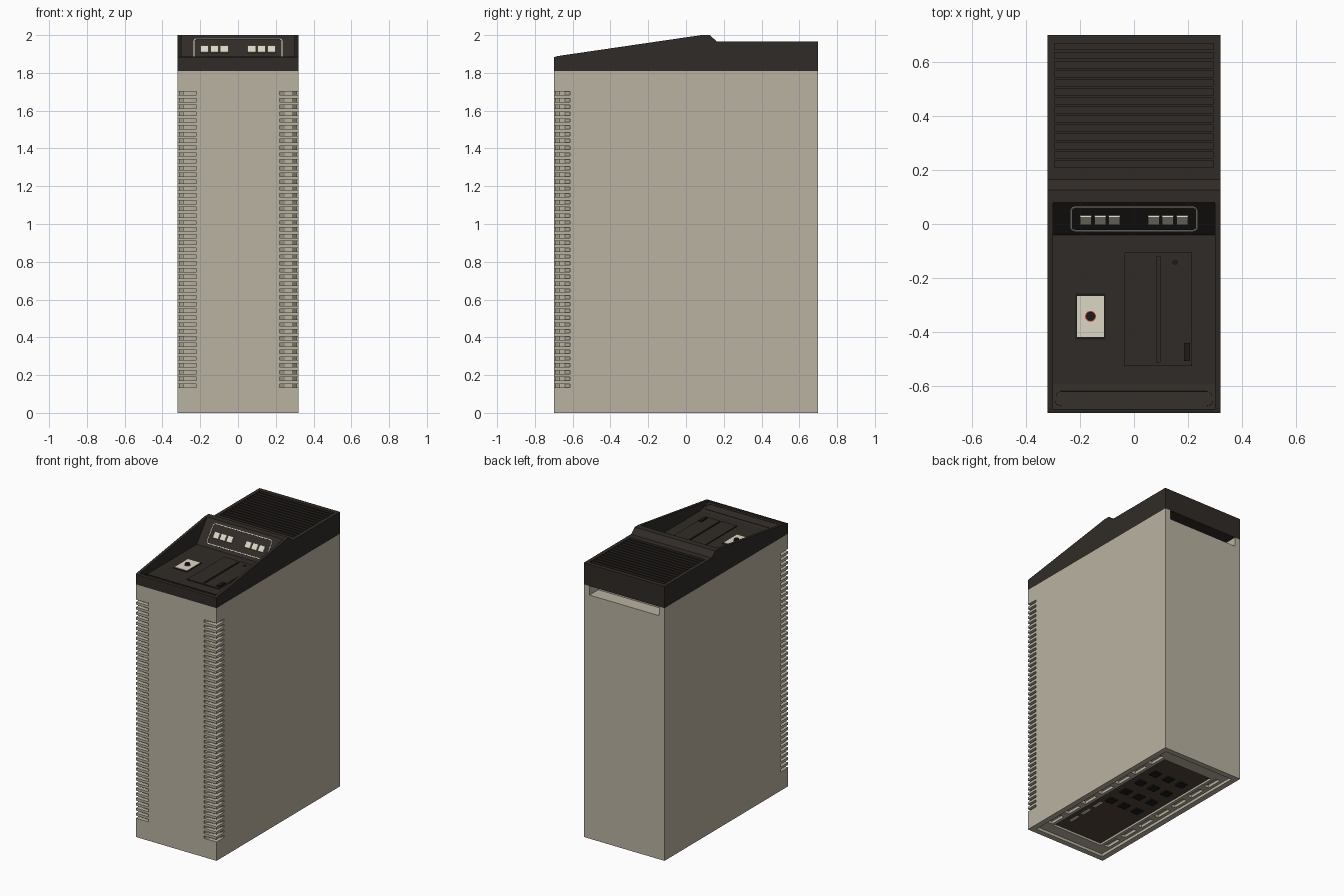
import bpy, bmesh, math
from mathutils import Matrix, Vector

if "Cube" in bpy.data.objects:
    bpy.data.objects.remove(bpy.data.objects["Cube"])


def material(name, rgb):
    m = bpy.data.materials.new(name)
    m.diffuse_color = (*rgb, 1)
    m.use_nodes = True
    m.node_tree.nodes["Principled BSDF"].inputs["Base Color"].default_value = m.diffuse_color
    return m


BEIGE = material("beige", (0.49, 0.45, 0.36))
DARK = material("dark_brown", (0.03, 0.024, 0.02))
BLACK = material("black", (0.012, 0.011, 0.010))
LIGHT = material("ivory", (0.72, 0.68, 0.56))
RED = material("red", (0.45, 0.04, 0.03))
BROWN = material("brown", (0.085, 0.06, 0.045))


def prism(bm, pts, vec):
    """Extrude a closed 3D outline along vec."""
    a = [bm.verts.new(p) for p in pts]
    b = [bm.verts.new(Vector(p) + Vector(vec)) for p in pts]
    bm.faces.new(a)
    bm.faces.new(b[::-1])
    for i in range(len(a)):
        j = (i + 1) % len(a)
        bm.faces.new((a[i], b[i], b[j], a[j]))


def box(bm, x0, x1, y0, y1, z0, z1):
    prism(bm, [(x0, y0, z0), (x1, y0, z0), (x1, y1, z0), (x0, y1, z0)], (0, 0, z1 - z0))


def side_profile(bm, pts, half):
    prism(bm, [(-half, y, z) for y, z in pts], (2 * half, 0, 0))


def round_rect(w, h, r, n=5):
    pts = []
    for k, (sx, sy) in enumerate([(1, 1), (-1, 1), (-1, -1), (1, -1)]):
        for i in range(n):
            t = math.pi / 2 * (k + i / (n - 1))
            pts.append((sx * (w / 2 - r) + r * math.cos(t), sy * (h / 2 - r) + r * math.sin(t)))
    return pts


def ring(bm, w, h, r, t, height):
    """Thin raised rounded-rectangle border."""
    loops = []
    for z in (0, height):
        for d in (0, t):
            pts = round_rect(w - 2 * d, h - 2 * d, r - d)
            loops.append([bm.verts.new((x, y, z)) for x, y in pts])
    lo_out, lo_in, hi_out, hi_in = loops
    n = len(lo_out)
    for p, q in ((lo_out, hi_out), (hi_out, hi_in), (hi_in, lo_in), (lo_in, lo_out)):
        for i in range(n):
            j = (i + 1) % n
            bm.faces.new((p[i], p[j], q[j], q[i]))


def finish(bm, name, mat=None, matrix=None):
    if matrix:
        bm.transform(matrix)
    bmesh.ops.recalc_face_normals(bm, faces=bm.faces)
    me = bpy.data.meshes.new(name)
    bm.to_mesh(me)
    bm.free()
    ob = bpy.data.objects.new(name, me)
    bpy.context.collection.objects.link(ob)
    if mat:
        me.materials.append(mat)
    return ob


def cut(ob, bm):
    cutter = finish(bm, "cutter")
    cutter.hide_render = True
    mod = ob.modifiers.new("cut", "BOOLEAN")
    mod.operation, mod.solver, mod.object = "DIFFERENCE", "EXACT", cutter
    bpy.context.view_layer.objects.active = ob
    bpy.ops.object.modifier_apply(modifier=mod.name)
    bpy.data.objects.remove(cutter)


def boxes(name, mat, *dims, matrix=None):
    bm = bmesh.new()
    for d in dims:
        box(bm, *d)
    return finish(bm, name, mat, matrix)


def disc(name, mat, x, y, z, r, h):
    bm = bmesh.new()
    prism(bm, [(x + r * math.cos(t * math.tau / 24), y + r * math.sin(t * math.tau / 24), z)
               for t in range(24)], (0, 0, h))
    return finish(bm, name, mat)


# Tower body with corner vents, rear cable notch and underside recess
body = boxes("tower_body", BEIGE, (-0.32, 0.32, -0.70, 0.70, 0, 1.81))
bm = bmesh.new()
vent = [(0.33, -0.71), (0.22, -0.71), (0.22, -0.69), (0.25, -0.67),
        (0.29, -0.67), (0.29, -0.64), (0.31, -0.615), (0.33, -0.615)]
for i in range(44):
    z = 0.135 + i * 0.036
    for s in (-1, 1):
        prism(bm, [(s * x, y, z) for x, y in vent], (0, 0, 0.018))
box(bm, -0.275, 0.275, 0.60, 0.75, 1.745, 1.85)
box(bm, -0.28, 0.28, -0.66, 0.66, -0.1, 0.02)
cut(body, bm)

# Underside pocket and rows of foot slots
bm = bmesh.new()
box(bm, -0.20, 0.20, -0.58, 0.55, -0.05, 0.05)
for i in range(7):
    y = -0.51 + i * 0.17
    for s in (-1, 1):
        box(bm, s * 0.24 - 0.018, s * 0.24 + 0.018, y - 0.06, y + 0.06, -0.05, 0.04)
cut(body, bm)
boxes("connector_panel", BROWN, (-0.20, 0.20, -0.58, 0.55, 0.035, 0.05))
boxes("connectors", BLACK, *[(x - 0.03, x + 0.03, y - 0.03, y + 0.03, 0.027, 0.036)
                             for x in (-0.11, 0.0, 0.11) for y in (-0.1, 0.05, 0.2, 0.35)])
boxes("connector_strips", LIGHT, *[(0.13, 0.15, y, y + 0.08, 0.030, 0.036)
                                   for y in (-0.48, -0.36, -0.24)])

# Sloped top cap with a sunken control area
bm = bmesh.new()
side_profile(bm, [(-0.70, 1.81), (-0.70, 1.883), (-0.68, 1.889), (0.06, 1.997), (0.08, 2.0),
                  (0.125, 2.0), (0.165, 1.965), (0.70, 1.965), (0.70, 1.81)], 0.32)
cap = finish(bm, "top_cap", DARK)
bm = bmesh.new()
side_profile(bm, [(-0.685, 1.875), (-0.595, 1.85), (-0.04, 1.85), (0.12, 2.05),
                  (0.12, 2.1), (-0.685, 2.1)], 0.30)
for i in range(14):  # rear deck grooves
    y = 0.21 + i * 0.0335
    box(bm, -0.295, 0.295, y, y + 0.023, 1.952, 1.99)
cut(cap, bm)

# Sloped button panel: border and two groups of three buttons
slope = math.atan2(0.15, 0.12)
panel = Matrix.Translation((0, 0.02, 1.925)) @ Matrix.Rotation(slope, 4, "X")
bm = bmesh.new()
ring(bm, 0.47, 0.144, 0.02, 0.005, 0.003)
finish(bm, "button_border", LIGHT, panel)
boxes("buttons", LIGHT, *[(s * x - 0.0215, s * x + 0.0215, -0.026, 0.018, -0.005, 0.010)
                          for s in (-1, 1) for x in (0.0725, 0.125, 0.178)], matrix=panel)

# Blank name strip border behind the front lip
strip = Matrix.Translation((0, -0.645, 1.864)) @ Matrix.Rotation(math.atan2(-0.025, 0.09), 4, "X")
bm = bmesh.new()
ring(bm, 0.585, 0.06, 0.022, 0.004, 0.003)
finish(bm, "name_strip_border", DARK, strip)

# Rotary switch: frame, plate, red ring and knob
boxes("switch_frame", BLACK, (-0.217, -0.105, -0.427, -0.257, 1.845, 1.853))
boxes("switch_plate", LIGHT, (-0.211, -0.111, -0.418, -0.266, 1.85, 1.856))
disc("switch_ring", RED, -0.161, -0.342, 1.855, 0.02, 0.004)
disc("switch_knob", BLACK, -0.161, -0.342, 1.856, 0.016, 0.012)

# Disk drive face with slot, indicator and eject button
drive = boxes("drive_face", DARK, (-0.035, 0.215, -0.525, -0.105, 1.845, 1.857))
bm = bmesh.new()
box(bm, 0.084, 0.097, -0.512, -0.12, 1.849, 1.88)
cut(drive, bm)
disc("drive_indicator", BLACK, 0.152, -0.142, 1.855, 0.011, 0.005)
boxes("eject_button", BLACK, (0.185, 0.208, -0.507, -0.44, 1.855, 1.864))
